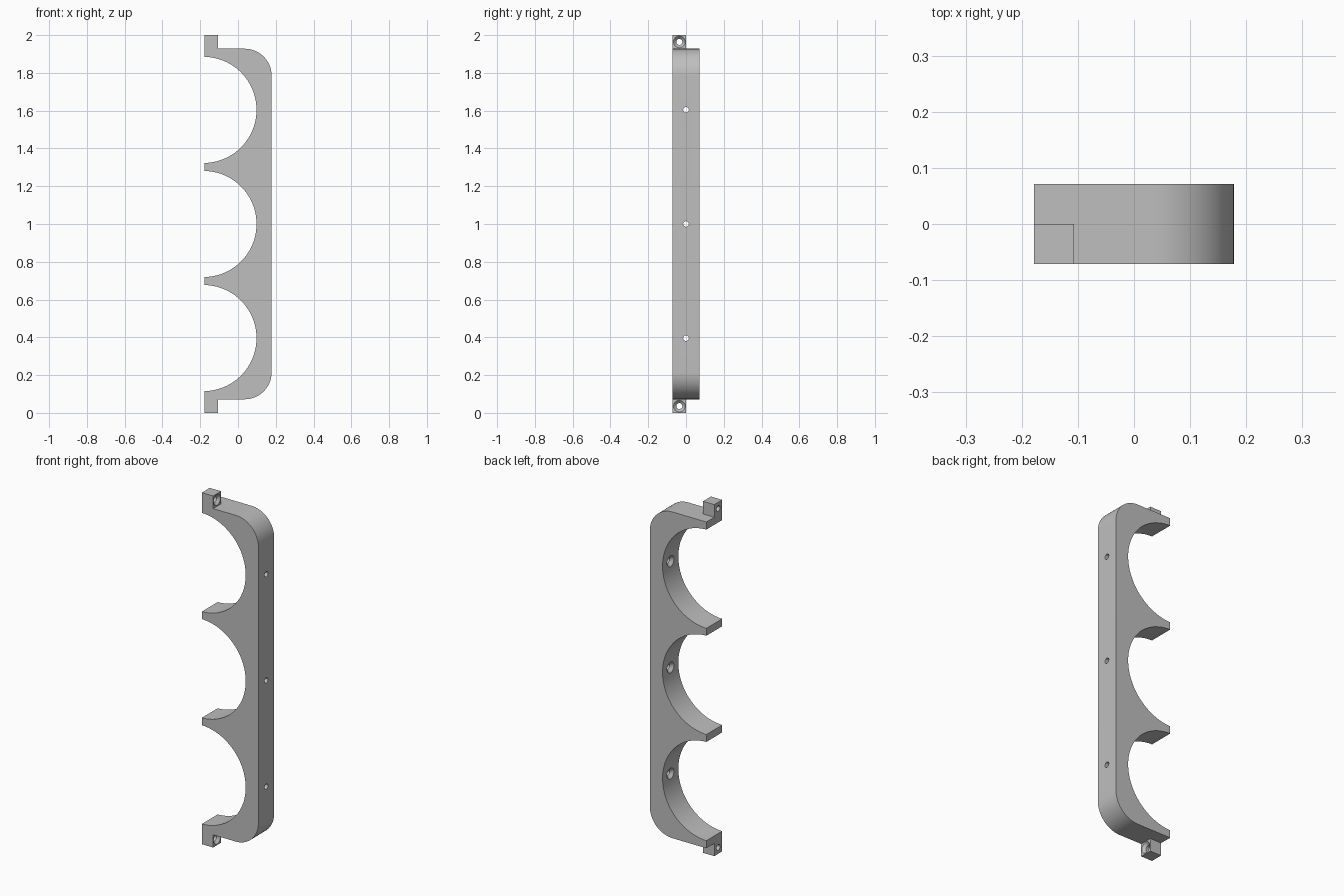
import bpy, bmesh, math
from mathutils import Matrix, Vector

cube = bpy.data.objects.get("Cube")
if cube:
    bpy.data.objects.remove(cube, do_unlink=True)

LEFT, RIGHT = -0.178, 0.178
HALF_Y = 0.071
BOTTOM, TOP = 0.072, 1.928
CORNER = 0.143
BAY_R, BAY_X, PITCH = 0.281, -0.183, 0.604
BAYS = [1 + PITCH * i for i in (-1, 0, 1)]
TAB = 0.071

grey = bpy.data.materials.new("plain grey")
grey.use_nodes = True
colour = (0.52, 0.52, 0.52, 1)
grey.diffuse_color = colour
grey.node_tree.nodes["Principled BSDF"].inputs["Base Color"].default_value = colour


def make_object(name, bm):
    bmesh.ops.recalc_face_normals(bm, faces=bm.faces)
    mesh = bpy.data.meshes.new(name)
    bm.to_mesh(mesh)
    bm.free()
    mesh.materials.append(grey)
    obj = bpy.data.objects.new(name, mesh)
    bpy.context.collection.objects.link(obj)
    return obj


def arc(cx, cz, r, start, end, steps):
    angles = [math.radians(start + (end - start) * i / steps) for i in range(steps + 1)]
    return [(cx + r * math.cos(a), cz + r * math.sin(a)) for a in angles]


def combine(target, other, operation):
    mod = target.modifiers.new(other.name, 'BOOLEAN')
    mod.operation, mod.solver, mod.object = operation, 'EXACT', other
    bpy.context.view_layer.objects.active = target
    bpy.ops.object.modifier_apply(modifier=mod.name)
    bpy.data.objects.remove(other, do_unlink=True)


def screw_cutter(name, x_head, x_end, y, z, r_head, r_hole, head_dir):
    # Countersunk hole along x, revolved from a half profile
    sink = x_head - head_dir * (r_head - r_hole)
    outline = [(x_head + head_dir * 0.1, 0), (x_head + head_dir * 0.1, r_head),
               (x_head, r_head), (sink, r_hole), (x_end, r_hole), (x_end, 0)]
    bm = bmesh.new()
    verts = [bm.verts.new((x, 0, r)) for x, r in outline]
    edges = [bm.edges.new(pair) for pair in zip(verts, verts[1:])]
    bmesh.ops.spin(bm, geom=verts + edges, cent=(0, 0, 0), axis=(1, 0, 0),
                   angle=math.tau, steps=32, use_duplicate=False)
    bmesh.ops.remove_doubles(bm, verts=bm.verts, dist=1e-5)
    bmesh.ops.translate(bm, verts=bm.verts, vec=(0, y, z))
    cutter = make_object(name, bm)
    cutter.hide_render = True
    return cutter


# Scalloped rail profile, extruded front to back
half = math.degrees(math.acos((LEFT - BAY_X) / BAY_R))
outline = [(LEFT, BOTTOM)]
outline += arc(RIGHT - CORNER, BOTTOM + CORNER, CORNER, -90, 0, 20)
outline += arc(RIGHT - CORNER, TOP - CORNER, CORNER, 0, 90, 20)
outline.append((LEFT, TOP))
for z in reversed(BAYS):
    outline += arc(BAY_X, z, BAY_R, half, -half, 56)
bm = bmesh.new()
face = bm.faces.new([bm.verts.new((x, -HALF_Y, z)) for x, z in outline])
side = bmesh.ops.extrude_face_region(bm, geom=[face])
bmesh.ops.translate(bm, vec=(0, 2 * HALF_Y, 0),
                    verts=[v for v in side["geom"] if isinstance(v, bmesh.types.BMVert)])
rail = make_object("scalloped_rail", bm)

# Mounting tabs at both ends, on the front half
for name, end, sign in (("lower_tab", 0, 1), ("upper_tab", 2, -1)):
    height = TAB + 0.02
    centre = Vector((LEFT + TAB / 2, -HALF_Y / 2, end + sign * height / 2))
    bm = bmesh.new()
    bmesh.ops.create_cube(bm, size=1, matrix=Matrix.Translation(centre)
                          @ Matrix.Diagonal((TAB, HALF_Y, height, 1)))
    combine(rail, make_object(name, bm), 'UNION')
    hole = screw_cutter(name + "_hole", LEFT + TAB, LEFT - 0.05, -HALF_Y / 2,
                        end + sign * 0.036, 0.031, 0.016, 1)
    combine(rail, hole, 'DIFFERENCE')

# Screw holes through the wall behind each bay
for z in BAYS:
    hole = screw_cutter("bay_hole", BAY_X + BAY_R, RIGHT + 0.05, 0, z, 0.031, 0.015, -1)
    combine(rail, hole, 'DIFFERENCE')

bpy.ops.object.select_all(action='DESELECT')
rail.select_set(True)
bpy.context.view_layer.objects.active = rail
bpy.ops.object.shade_smooth_by_angle(angle=math.radians(30))
